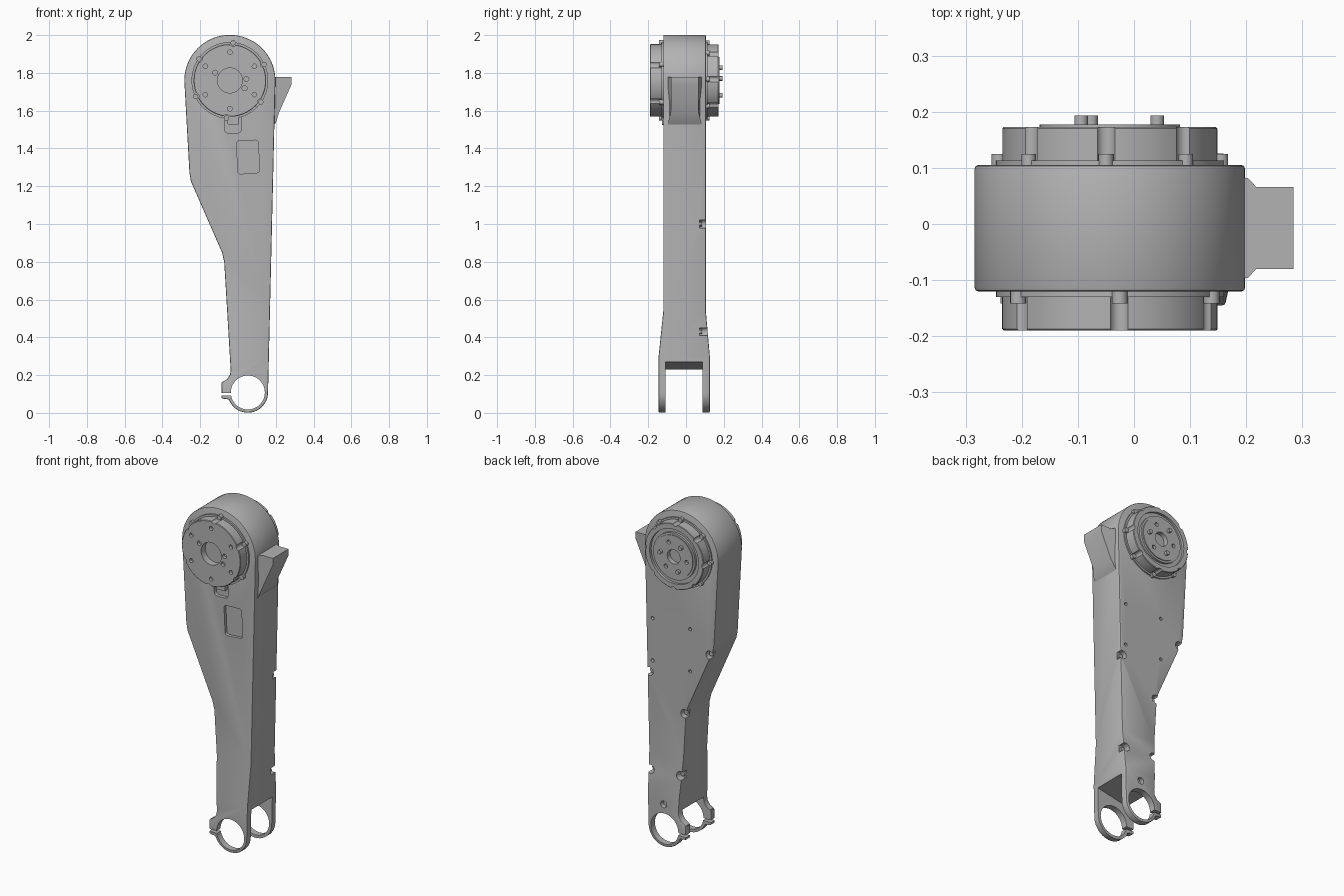
import bpy, bmesh, math
from math import sin, cos, radians, pi

if "Cube" in bpy.data.objects:
    bpy.data.objects.remove(bpy.data.objects["Cube"])

GREY = 0.45
grey = bpy.data.materials.new("plain_grey")
grey.use_nodes = True
grey.diffuse_color = (GREY, GREY, GREY, 1)
grey.node_tree.nodes["Principled BSDF"].inputs["Base Color"].default_value = (GREY, GREY, GREY, 1)

parts = []
HUB_X, HUB_Z = -0.043, 1.76      # motor axis
EYE_X, EYE_Z = 0.052, 0.108      # clamp ring axis
FRONT, BACK = -0.12, 0.105       # main faces of the arm


def finish(bm, name, keep=True):
    bmesh.ops.recalc_face_normals(bm, faces=bm.faces)
    mesh = bpy.data.meshes.new(name)
    bm.to_mesh(mesh)
    bm.free()
    mesh.materials.append(grey)
    ob = bpy.data.objects.new(name, mesh)
    bpy.context.collection.objects.link(ob)
    if keep:
        parts.append(ob)
    return ob


def prism_mesh(points, y0, y1, rounding=0):
    """Outline in x and z, extruded along y, with optional rounded corners."""
    bm = bmesh.new()
    face = bm.faces.new([bm.verts.new((x, y0, z)) for x, z in points])
    ext = bmesh.ops.extrude_face_region(bm, geom=[face])
    for v in ext["geom"]:
        if isinstance(v, bmesh.types.BMVert):
            v.co.y = y1
    if rounding:
        rims = [e for e in bm.edges if abs(e.verts[0].co.y - e.verts[1].co.y) > 1e-4]
        bmesh.ops.bevel(bm, geom=rims, offset=rounding, segments=4, profile=0.5, affect='EDGES')
    return bm


def box(x0, x1, z0, z1):
    return [(x0, z0), (x1, z0), (x1, z1), (x0, z1)]


def lathe(name, profile, x=HUB_X, z=HUB_Z, steps=64, keep=True):
    """Turn (radius, y) points about an axis parallel to y."""
    bm = bmesh.new()
    verts = [bm.verts.new((r, y, 0)) for r, y in profile]
    edges = [bm.edges.new(pair) for pair in zip(verts, verts[1:])]
    bmesh.ops.spin(bm, geom=verts + edges, cent=(0, 0, 0), axis=(0, 1, 0),
                   angle=2 * pi, steps=steps)
    bmesh.ops.remove_doubles(bm, verts=bm.verts, dist=1e-5)
    bmesh.ops.translate(bm, verts=bm.verts, vec=(x, 0, z))
    return finish(bm, name, keep)


def rod(name, x, z, r, y0, y1, steps=20, keep=True):
    return lathe(name, [(0, y0), (r, y0), (r, y1), (0, y1)], x, z, steps, keep)


def apply(ob, mod):
    bpy.context.view_layer.objects.active = ob
    bpy.ops.object.modifier_apply(modifier=mod.name)


def cut(ob, cutter):
    mod = ob.modifiers.new("cut", 'BOOLEAN')
    mod.operation, mod.solver, mod.object = 'DIFFERENCE', 'EXACT', cutter
    apply(ob, mod)
    bpy.data.objects.remove(cutter)


def drill(ob, x, z, r, y0, y1, steps=20):
    cut(ob, rod("cutter", x, z, r, y0, y1, steps, False))


def around(r, angle, x=HUB_X, z=HUB_Z):
    return x + r * cos(radians(angle)), z + r * sin(radians(angle))


# Arm outline: round head, waisted left side, clamp ring with lug
outline = [around(0.241, a) for a in range(182, -4, -4)]
outline += [around(0.107, a, EYE_X, EYE_Z) for a in range(0, -161, -8)]
outline += [(-0.087, 0.076), (-0.087, 0.162), (-0.058, 0.178), (-0.042, 0.202), (-0.039, 0.23),
            (-0.073, 0.80), (-0.085, 0.85), (-0.249, 1.225), (-0.257, 1.27)]
bm = prism_mesh(outline, FRONT, BACK)
for height in (0.54, 0.30):
    bmesh.ops.bisect_plane(bm, geom=bm.verts[:] + bm.edges[:] + bm.faces[:],
                           plane_co=(0, 0, height), plane_no=(0, 0, 1))
# Flare towards the fork
for v in bm.verts:
    t = min(max((0.54 - v.co.z) / 0.24, 0), 1)
    v.co.y += t * (0.021 if v.co.y > 0 else -0.025)
arm = finish(bm, "arm_body")
bevel = arm.modifiers.new("edge", 'BEVEL')
bevel.width, bevel.segments = 0.006, 2
bevel.limit_method, bevel.angle_limit = 'ANGLE', radians(60)
apply(arm, bevel)

# Fork gap with sloping roof, clamp eyes and slit
gap = [(-0.2, -0.1), (0.3, -0.1), (0.3, 0.298), (-0.2, 0.198)]
cut(arm, finish(prism_mesh(gap, -0.108, 0.088), "cutter", False))
drill(arm, EYE_X, EYE_Z, 0.09, -0.3, 0.3, 48)
cut(arm, finish(prism_mesh(box(-0.12, -0.01, 0.092, 0.106), -0.3, 0.3), "cutter", False))

# Front pockets and the plug below the motor
window = [(-0.008, 1.44), (0.106, 1.444), (0.115, 1.272), (0.0, 1.264)]
cut(arm, finish(prism_mesh(window, -0.3, FRONT + 0.018, 0.015), "cutter", False))
cut(arm, finish(prism_mesh(box(-0.072, 0.018, 1.482, 1.59), -0.3, FRONT + 0.02, 0.02), "cutter", False))
finish(prism_mesh(box(-0.055, 0.003, 1.525, 1.58), FRONT - 0.006, FRONT + 0.03, 0.006), "cable_plug")

# Screw seats along the back edges
for x, z in [(0.167, 1.0), (0.153, 0.43), (-0.228, 1.2), (-0.064, 0.81), (-0.042, 0.44)]:
    drill(arm, x, z, 0.025, 0.072, 0.3)
    rod("edge_screw", x - 0.004 if x > 0 else x + 0.004, z, 0.013, 0.06, 0.085, 12)

# Small holes in the back face and one above the clamp
for x in (0.145, -0.10):
    for z in (1.32, 1.07):
        drill(arm, x, z, 0.01, 0.085, 0.3, 12)
drill(arm, 0.058, 0.25, 0.02, 0.1, 0.3)

# Oval cable opening in the narrow side
bm = bmesh.new()
bmesh.ops.create_cone(bm, cap_ends=True, segments=24, radius1=0.026, radius2=0.026, depth=0.08)
for v in bm.verts:
    x, y, z = v.co
    v.co = (z - 0.05, y * 1.4 - 0.01, x + 0.32)
cut(arm, finish(bm, "cutter", False))

# Wedge stop on the side, widening at its root
wedge = [(0.17, 1.778), (0.203, 1.778), (0.218, 1.778), (0.284, 1.778),
         (0.284, 1.74), (0.218, 1.592), (0.2, 1.535), (0.17, 1.50)]
bm = prism_mesh(wedge, -0.08, 0.066)
for v in bm.verts:
    if v.co.x < 0.21:
        v.co.y += 0.016 if v.co.y > 0 else -0.016
finish(bm, "side_stop")

# Front motor housing
lathe("front_flange", [(0, -0.10), (0.203, -0.10), (0.203, -0.13), (0, -0.13)])
front = lathe("front_motor_housing", [(0, -0.11), (0.192, -0.11), (0.192, -0.187), (0.189, -0.19),
                                      (0.066, -0.19), (0.066, -0.15), (0, -0.15)])
for k in range(6):
    x, z = around(0.2, 85 + 60 * k)
    drill(front, x, z, 0.018, -0.3, -0.09)
    rod("front_bolt", x, z, 0.014, -0.11, -0.142, 16)
    x, z = around(0.15, 90 + 60 * k)
    drill(front, x, z, 0.012, -0.3, -0.172, 16)
for r, a in [(0.088, 5), (0.088, -28), (0.088, 152)]:
    x, z = around(r, a)
    drill(front, x, z, 0.013, -0.3, -0.172, 16)

# Back motor housing with raised rim, groove and output disc
lathe("back_flange", [(0, 0.09), (0.203, 0.09), (0.203, 0.113), (0, 0.113)])
back = lathe("back_motor_housing", [(0, 0.095), (0.192, 0.095), (0.192, 0.170), (0.189, 0.173),
                                    (0.160, 0.173), (0.160, 0.158), (0.137, 0.158), (0.137, 0.172),
                                    (0.125, 0.172), (0.125, 0.177), (0.042, 0.177), (0.042, 0.15),
                                    (0, 0.15)])
for k in range(8):
    x, z = around(0.198, 92 + 45 * k)
    drill(back, x, z, 0.017, 0.08, 0.3)
    rod("back_bolt", x, z, 0.013, 0.1, 0.125, 16)
for k in range(3):
    x, z = around(0.085, 7 + 120 * k)
    rod("drive_pin", x, z, 0.012, 0.16, 0.193, 16)
    x, z = around(0.085, 67 + 120 * k)
    drill(back, x, z, 0.012, 0.16, 0.3, 16)

# Smooth round surfaces, keep edges crisp
bpy.ops.object.select_all(action='DESELECT')
for ob in parts:
    ob.select_set(True)
bpy.context.view_layer.objects.active = arm
bpy.ops.object.shade_smooth_by_angle(angle=radians(30))
